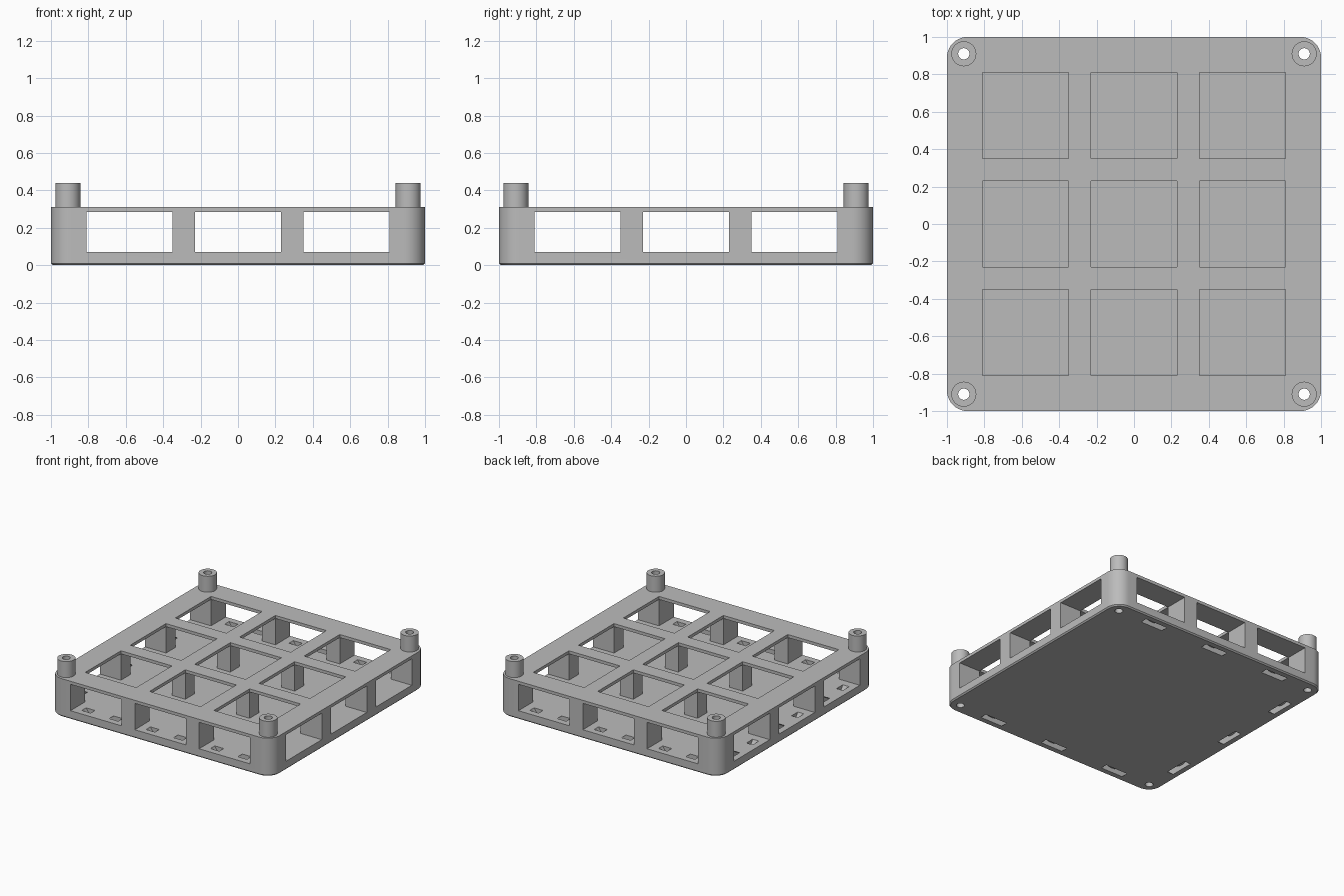
import bpy
import bmesh
from math import pi, cos, sin
from mathutils import Matrix, Vector

if "Cube" in bpy.data.objects:
    bpy.data.objects.remove(bpy.data.objects["Cube"], do_unlink=True)

FLOOR, CEILING, TOP, POST_TOP = 0.07, 0.285, 0.31, 0.44
PITCH, HALF_WINDOW, POST = 0.58, 0.23, 0.91
ROWS = [-PITCH, 0, PITCH]
CORNERS = [(x, y) for x in (-POST, POST) for y in (-POST, POST)]

grey = bpy.data.materials.new("plain grey")
grey.use_nodes = True
COLOR = (0.5, 0.5, 0.5, 1)
grey.diffuse_color = COLOR
grey.node_tree.nodes["Principled BSDF"].inputs["Base Color"].default_value = COLOR


def finish(name, bm):
    bmesh.ops.recalc_face_normals(bm, faces=bm.faces)
    mesh = bpy.data.meshes.new(name)
    bm.to_mesh(mesh)
    bm.free()
    mesh.materials.append(grey)
    obj = bpy.data.objects.new(name, mesh)
    bpy.context.collection.objects.link(obj)
    return obj


def prism(name, outline, bottom, top, matrix=None, chamfer=0):
    """Extrude a flat outline upwards, with an optional bottom chamfer."""
    bm = bmesh.new()
    base = bm.faces.new([bm.verts.new((x, y, bottom)) for x, y in outline])
    solid = bmesh.ops.extrude_face_region(bm, geom=[base])
    for v in solid["geom"]:
        if isinstance(v, bmesh.types.BMVert):
            v.co.z = top
    if chamfer:
        edges = [e for e in bm.edges if all(v.co.z == bottom for v in e.verts)]
        bmesh.ops.bevel(bm, geom=edges, offset=chamfer, segments=1, affect="EDGES")
    if matrix:
        bm.transform(matrix)
    return finish(name, bm)


def arc(cx, cy, r, start, end, steps):
    angles = [start + (end - start) * i / steps for i in range(steps + 1)]
    return [(cx + r * cos(a), cy + r * sin(a)) for a in angles]


def circle(cx, cy, r, steps=32):
    return arc(cx, cy, r, 0, 2 * pi, steps)[:-1]


def rectangle(cx, cy, hx, hy):
    return [(cx - hx, cy - hy), (cx + hx, cy - hy), (cx + hx, cy + hy), (cx - hx, cy + hy)]


def rounded_square(half, r):
    points = []
    for i, (sx, sy) in enumerate([(1, 1), (-1, 1), (-1, -1), (1, -1)]):
        points += arc(sx * (half - r), sy * (half - r), r, i * pi / 2, (i + 1) * pi / 2, 10)
    return points


def boolean(target, tool, operation="DIFFERENCE"):
    tool.hide_render = True
    mod = target.modifiers.new("cut", "BOOLEAN")
    mod.operation, mod.solver, mod.object = operation, "EXACT", tool
    tools.append(tool)


tools = []
frame = prism("grid_frame", rounded_square(1, 0.11), 0, TOP, chamfer=0.01)

# Open grid: tunnels through both directions and windows through the top
for p in ROWS:
    boolean(frame, prism("tunnel_y", rectangle(p, 0, HALF_WINDOW, 1.2), FLOOR, CEILING))
    boolean(frame, prism("tunnel_x", rectangle(0, p, 1.2, HALF_WINDOW), FLOOR, CEILING))
    for q in ROWS:
        boolean(frame, prism("window", rectangle(p, q, HALF_WINDOW, HALF_WINDOW), 0.2, 0.6))

# Corner posts with bores through the full height
for x, y in CORNERS:
    boolean(frame, prism("post", circle(x, y, 0.067), 0.15, POST_TOP), "UNION")
for x, y in CORNERS:
    boolean(frame, prism("bore", circle(x, y, 0.03), -0.1, 0.6))

# Curved strap channels through the floor along every side
ARC_Z = 0.158
channel = arc(0, ARC_Z, 0.187, pi, 2 * pi, 24) + arc(0, ARC_Z, 0.122, 2 * pi, pi, 24)
upright = Matrix.Rotation(pi / 2, 4, "X")
for side in range(4):
    for p in ROWS:
        place = Matrix.Rotation(side * pi / 2, 4, "Z") @ Matrix.Translation(Vector((p, -0.92, 0)))
        boolean(frame, prism("strap_channel", channel, -0.028, 0.028, place @ upright))

# Bake the cuts and remove the cutters
bpy.context.view_layer.update()
graph = bpy.context.evaluated_depsgraph_get()
baked = bpy.data.meshes.new_from_object(frame.evaluated_get(graph))
frame.modifiers.clear()
frame.data = baked
for tool in tools:
    bpy.data.objects.remove(tool, do_unlink=True)

bpy.ops.object.select_all(action="DESELECT")
frame.select_set(True)
bpy.context.view_layer.objects.active = frame
bpy.ops.object.shade_smooth_by_angle(angle=pi / 6)
